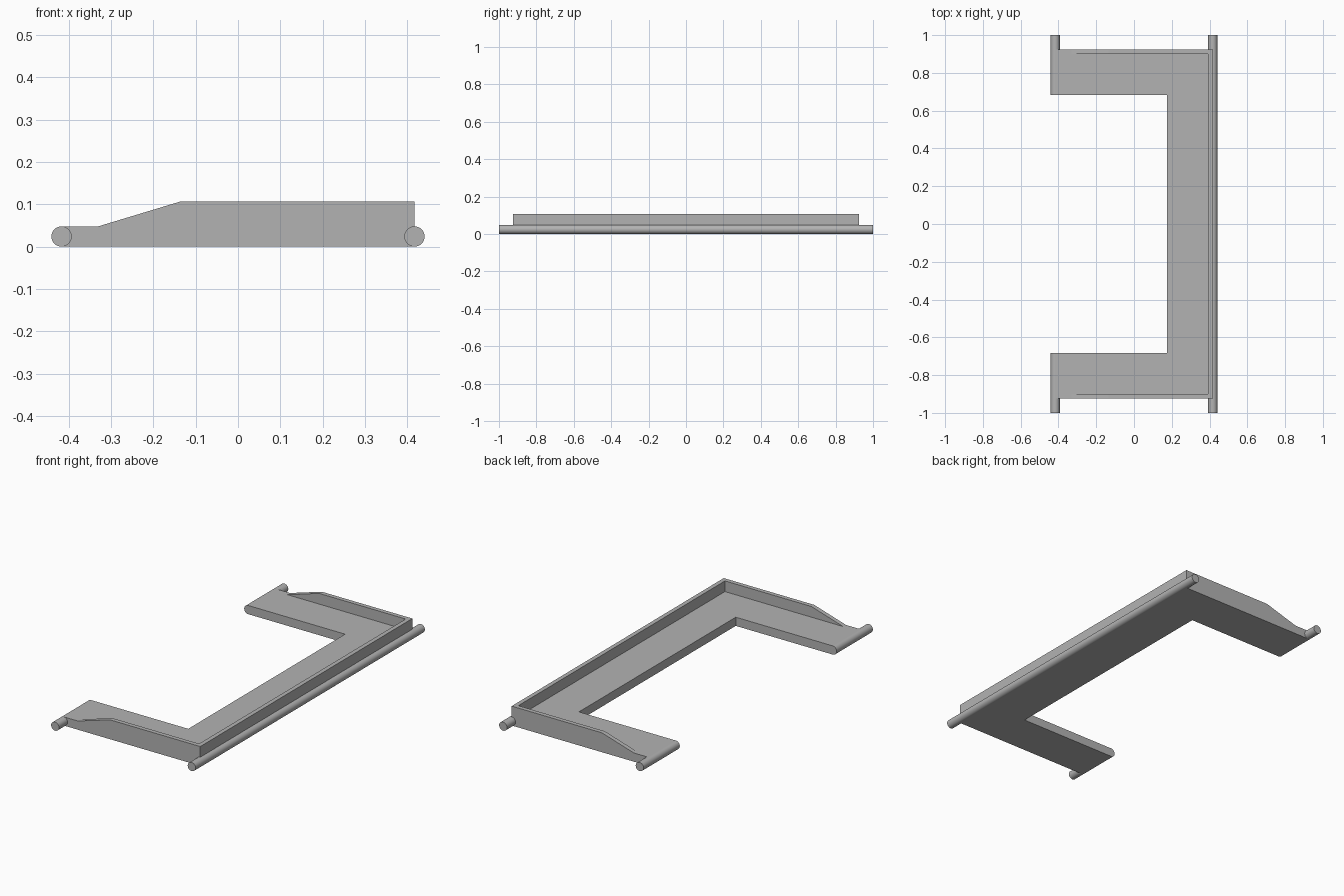
import bpy, bmesh, math

if "Cube" in bpy.data.objects:
    bpy.data.objects.remove(bpy.data.objects["Cube"])

grey = bpy.data.materials.new("plain grey")
grey.diffuse_color = (0.45, 0.45, 0.45, 1)
grey.use_nodes = True
grey.node_tree.nodes["Principled BSDF"].inputs["Base Color"].default_value = grey.diffuse_color

R = 0.024            # rod radius
FLOOR, TOP = 0.048, 0.107
X, Y = 0.417, 0.925  # rod axis and outer tray face
WALL = 0.024


def prism(name, points, offset):
    """Extrude a flat outline of 3D points along an offset vector."""
    bm = bmesh.new()
    face = bm.faces.new([bm.verts.new(p) for p in points])
    new = bmesh.ops.extrude_face_region(bm, geom=[face])["geom"]
    bmesh.ops.translate(bm, vec=offset, verts=[v for v in new if isinstance(v, bmesh.types.BMVert)])
    bmesh.ops.recalc_face_normals(bm, faces=bm.faces)
    mesh = bpy.data.meshes.new(name)
    bm.to_mesh(mesh)
    bm.free()
    mesh.materials.append(grey)
    obj = bpy.data.objects.new(name, mesh)
    bpy.context.collection.objects.link(obj)
    return obj


def rod(name, x, y0, y1):
    bpy.ops.mesh.primitive_cylinder_add(vertices=32, radius=R, depth=y1 - y0,
                                        location=(x, (y0 + y1) / 2, R),
                                        rotation=(math.pi / 2, 0, 0))
    obj = bpy.context.object
    obj.name = name
    obj.data.materials.append(grey)
    bpy.ops.object.shade_smooth_by_angle(angle=math.radians(35))


# U-shaped floor plate
leg_in, spine_in = 0.684, 0.175
outline = [(-X, -Y), (X, -Y), (X, Y), (-X, Y), (-X, leg_in),
           (spine_in, leg_in), (spine_in, -leg_in), (-X, -leg_in)]
prism("floor_plate", [(x, y, 0) for x, y in outline], (0, 0, FLOOR))

# Long wall along the spine
prism("long_wall", [(X - WALL, -Y, FLOOR), (X, -Y, FLOOR), (X, Y, FLOOR), (X - WALL, Y, FLOOR)],
      (0, 0, TOP - FLOOR))

# Side walls with sloped ends, and short rods at the leg tips
for s, side in ((-1, "front"), (1, "back")):
    profile = [(-0.33, FLOOR), (X - WALL, FLOOR), (X - WALL, TOP), (-0.135, TOP)]
    prism(side + "_wall", [(x, s * Y, z) for x, z in profile], (0, -s * WALL, 0))
    ends = sorted((s * leg_in, s * 1.0))
    rod(side + "_short_rod", -X, *ends)

# Full-length rod under the long wall
rod("long_rod", X, -1, 1)
